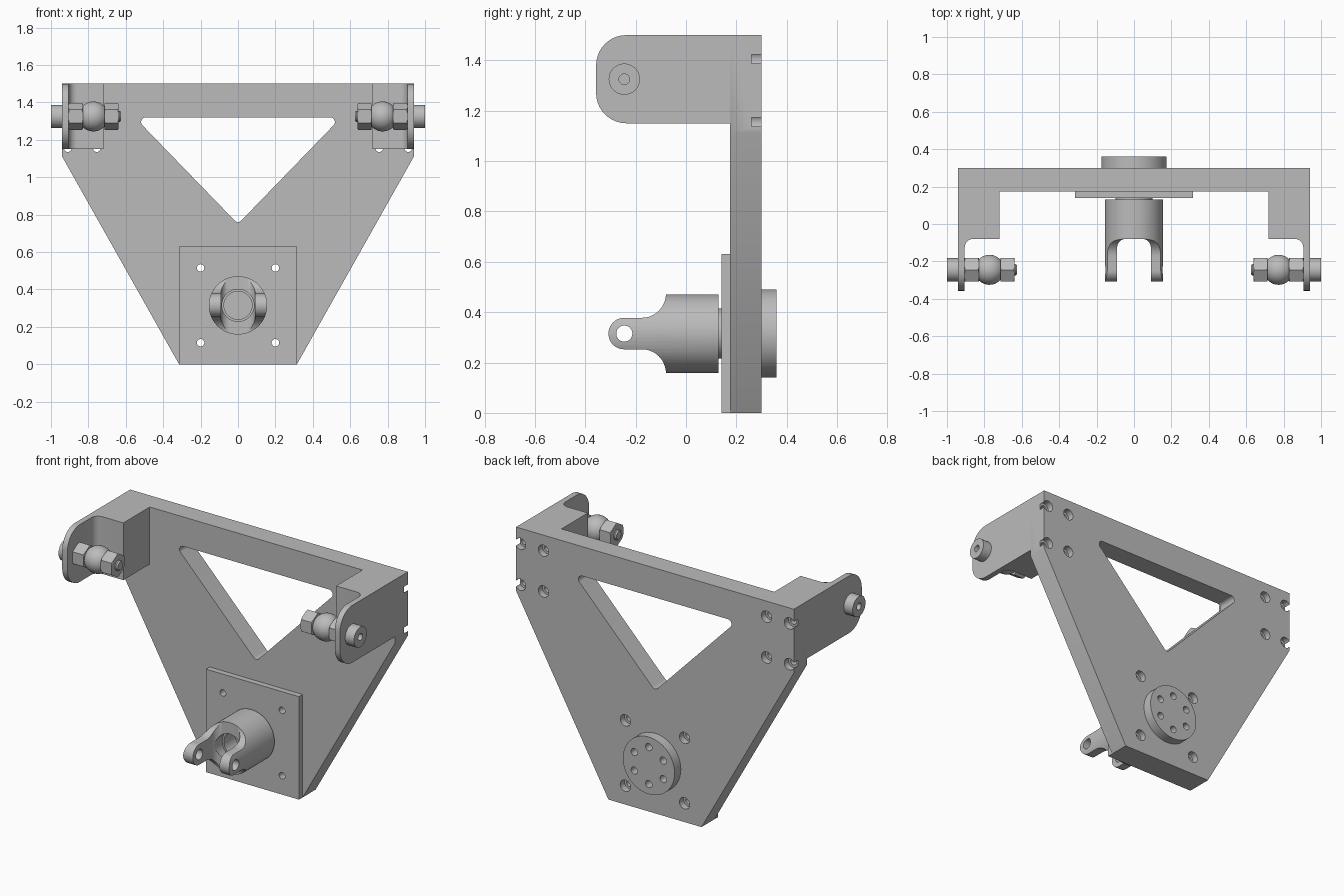
import bpy, bmesh
from math import radians, tan, pi, cos, sin
from mathutils import Vector, Matrix

cube = bpy.data.objects.get("Cube")
if cube:
    bpy.data.objects.remove(cube, do_unlink=True)

steel = bpy.data.materials.new("grey_steel")
steel.use_nodes = True
GREY = (0.5, 0.5, 0.5, 1)
steel.diffuse_color = GREY
steel.node_tree.nodes["Principled BSDF"].inputs["Base Color"].default_value = GREY

# Local (u, v, depth) to world for each extrusion axis
PLACE = {"x": lambda u, v, d: (d, u, v),
         "y": lambda u, v, d: (u, d, v),
         "z": lambda u, v, d: (u, v, d)}


def make(name, bm):
    bmesh.ops.remove_doubles(bm, verts=bm.verts, dist=1e-5)
    bmesh.ops.recalc_face_normals(bm, faces=bm.faces)
    mesh = bpy.data.meshes.new(name)
    bm.to_mesh(mesh)
    bm.free()
    mesh.materials.append(steel)
    obj = bpy.data.objects.new(name, mesh)
    bpy.context.collection.objects.link(obj)
    return obj


def rounded(corners, steps=10):
    """Outline from (u, v, radius) corners, each filleted by its radius."""
    out = []
    for i, (u, v, r) in enumerate(corners):
        p = Vector((u, v))
        if not r:
            out.append(p)
            continue
        a = (Vector(corners[i - 1][:2]) - p).normalized()
        b = (Vector(corners[(i + 1) % len(corners)][:2]) - p).normalized()
        half = a.angle(b) / 2
        centre = p + (a + b).normalized() * (r / sin(half))
        start = p + a * (r / tan(half)) - centre
        end = p + b * (r / tan(half)) - centre
        sweep = start.angle_signed(end)
        for k in range(steps + 1):
            out.append(centre + Matrix.Rotation(-sweep * k / steps, 2) @ start)
    return out


def prism(name, outline, axis, lo, hi):
    bm = bmesh.new()
    face = bm.faces.new([bm.verts.new(PLACE[axis](u, v, lo)) for u, v in outline])
    ext = bmesh.ops.extrude_face_region(bm, geom=[face])["geom"]
    move = Vector(PLACE[axis](0, 0, hi - lo))
    bmesh.ops.translate(bm, vec=move, verts=[g for g in ext if isinstance(g, bmesh.types.BMVert)])
    return make(name, bm)


def lathe(name, profile, axis, centre, steps=40):
    """Revolve (radius, depth) points about an axis through centre."""
    bm = bmesh.new()
    u, v = centre
    verts = [bm.verts.new(PLACE[axis](u + r, v, d)) for r, d in profile]
    edges = [bm.edges.new(pair) for pair in zip(verts, verts[1:])]
    bmesh.ops.spin(bm, geom=verts + edges, cent=PLACE[axis](u, v, 0),
                   axis=PLACE[axis](0, 0, 1), angle=2 * pi, steps=steps, use_duplicate=False)
    return make(name, bm)


def rod(name, r, axis, centre, lo, hi, steps=40):
    return lathe(name, [(0, lo), (r, lo), (r, hi), (0, hi)], axis, centre, steps)


def combine(obj, tools, operation="DIFFERENCE"):
    for tool in tools:
        mod = obj.modifiers.new("cut", "BOOLEAN")
        mod.operation, mod.solver, mod.object = operation, "EXACT", tool
    bpy.context.view_layer.update()
    graph = bpy.context.evaluated_depsgraph_get()
    mesh = bpy.data.meshes.new_from_object(obj.evaluated_get(graph))
    obj.modifiers.clear()
    obj.data = mesh
    for tool in tools:
        bpy.data.objects.remove(tool, do_unlink=True)
    return obj


def bolt_hole(x, z):
    """Through hole with a counterbore on the back."""
    return lathe("hole_cutter", [(0, 0.1), (0.02, 0.1), (0.02, 0.26), (0.035, 0.26),
                                 (0.035, 0.4), (0, 0.4)], "y", (x, z), 24)


HUB_Z = 0.315
base_holes = [(x, HUB_Z + dz) for x in (-0.2, 0.2) for dz in (-0.2, 0.2)]
side_holes = [(s * x, z) for s in (-1, 1) for x in (0.755, 0.91) for z in (1.155, 1.405)]

# Main tapered plate with triangular window and bolt holes
plate = prism("main_plate", [(-0.315, 0), (0.315, 0), (0.94, 1.11), (0.94, 1.5),
                             (-0.94, 1.5), (-0.94, 1.11)], "y", 0.175, 0.3)
window = prism("window_cutter", rounded([(-0.552, 1.32, 0.025), (0, 0.75, 0.025),
                                         (0.552, 1.32, 0.025)]), "y", 0, 0.5)
combine(plate, [window] + [bolt_hole(x, z) for x, z in base_holes + side_holes])

# Square mounting plate
pad = prism("mounting_pad", [(-0.315, 0), (0.315, 0), (0.315, 0.63), (-0.315, 0.63)],
            "y", 0.14, 0.175)
combine(pad, [rod("hole_cutter", 0.02, "y", c, 0.1, 0.2, 24) for c in base_holes])

# Rear flange with a ring of six holes
flange = rod("rear_flange", 0.175, "y", (0, HUB_Z), 0.3, 0.36, 64)
ring = [radians(30 + 60 * i) for i in range(6)]
combine(flange, [rod("hole_cutter", 0.022, "y", (0.113 * cos(a), HUB_Z + 0.113 * sin(a)),
                     0.31, 0.4, 24) for a in ring])

# Pivot neck and forked clevis
rod("pivot_neck", 0.1, "y", (0, HUB_Z), 0.11, 0.18)
clevis = rod("clevis", 0.156, "y", (0, HUB_Z), -0.4, 0.13, 64)
arm = 0.0625
side_shape = rounded([(0.2, HUB_Z - 0.2, 0), (0.2, HUB_Z + 0.2, 0), (-0.08, HUB_Z + 0.2, 0),
                      (-0.08, HUB_Z + arm, 0.095), (-0.308, HUB_Z + arm, arm - 0.0005),
                      (-0.308, HUB_Z - arm, arm - 0.0005), (-0.08, HUB_Z - arm, 0.095),
                      (-0.08, HUB_Z - 0.2, 0)])
combine(clevis, [prism("clevis_side", side_shape, "x", -0.3, 0.3)], "INTERSECT")
slot = prism("slot_cutter", rounded([(-0.09, -0.5, 0), (0.09, -0.5, 0), (0.09, -0.08, 0.045),
                                     (-0.09, -0.08, 0.045)]), "z", 0, 0.7)
bore = lathe("bore_cutter", [(0, -0.2), (0.086, -0.2), (0.086, -0.03), (0.075, -0.03),
                             (0.075, 0.08), (0, 0.08)], "y", (0, HUB_Z))
pin_hole = rod("hole_cutter", 0.032, "x", (-0.245, HUB_Z), -0.3, 0.3, 32)
combine(clevis, [slot, bore, pin_hole])

# Side brackets with bolt, nuts and ball on each side
PIN = (-0.245, 1.325)
hexagon = [(PIN[0] + 0.0725 * sin(i * pi / 3), PIN[1] + 0.0725 * cos(i * pi / 3))
           for i in range(6)]
for side, s in (("left", 1), ("right", -1)):
    bracket = prism(side + "_bracket", rounded([
        (s * 0.94, 0.175, 0), (s * 0.72, 0.175, 0), (s * 0.72, -0.08, 0),
        (s * 0.905, -0.08, 0.045), (s * 0.905, -0.5, 0), (s * 0.94, -0.5, 0)]), "z", 1, 1.6)
    ear = prism("ear_shape", rounded([(0.3, 1.15, 0), (0.3, 1.5, 0), (-0.357, 1.5, 0.12),
                                      (-0.357, 1.15, 0.12)]), "x", -1.2, 1.2)
    combine(bracket, [ear], "INTERSECT")

    lathe(side + "_bolt", [(r, s * d) for r, d in (
        (0, 0.97), (0.021, 0.97), (0.021, 1), (0.062, 1), (0.062, 0.94), (0.03, 0.94),
        (0.03, 0.633), (0.024, 0.625), (0, 0.625))], "x", PIN)

    arc = [radians(-47 + 94 * i / 16) for i in range(17)]
    lathe(side + "_ball", [(0, s * 0.716)]
          + [(0.08 * cos(a), s * (0.773 + 0.08 * sin(a))) for a in arc]
          + [(0, s * 0.83)], "x", PIN)

    for label, lo, hi in (("outer", 0.83, 0.905), ("inner", 0.64, 0.714)):
        nut = prism(f"{side}_{label}_nut", hexagon, "x", s * lo, s * hi)
        chamfer = lathe("nut_chamfer", [(r, s * d) for r, d in (
            (0, lo - 0.01), (0.049, lo - 0.01), (0.08, lo + 0.008), (0.08, hi - 0.008),
            (0.049, hi + 0.01), (0, hi + 0.01))], "x", PIN)
        combine(nut, [chamfer], "INTERSECT")

# Smooth round surfaces, keep hard edges
bpy.ops.object.select_all(action="DESELECT")
for obj in bpy.context.collection.objects:
    if obj.type == "MESH" and obj.data.materials and obj.data.materials[0] == steel:
        obj.select_set(True)
        bpy.context.view_layer.objects.active = obj
bpy.ops.object.shade_smooth_by_angle(angle=radians(30))
